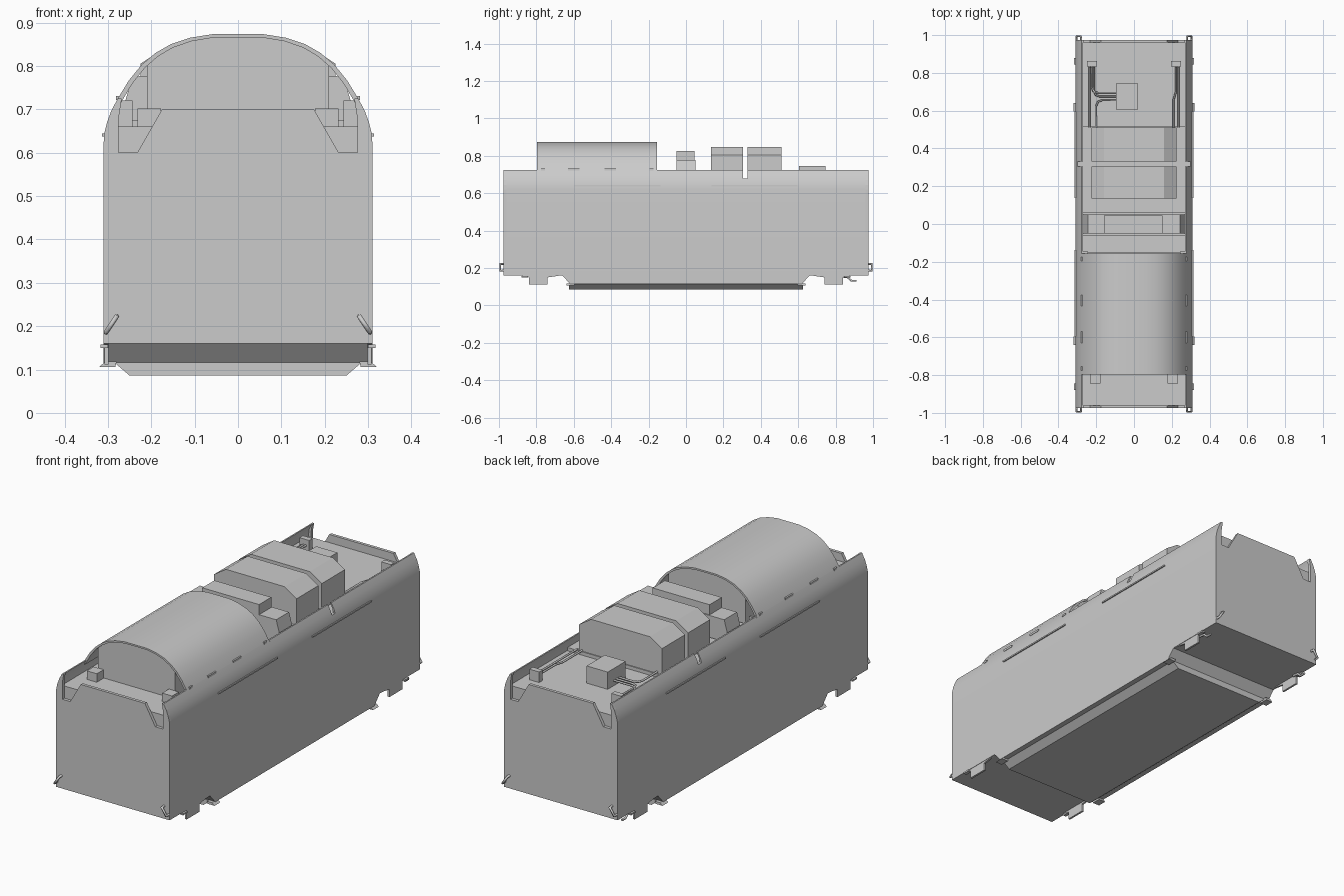
import bpy, bmesh, math
from mathutils import Vector

if "Cube" in bpy.data.objects:
    bpy.data.objects.remove(bpy.data.objects["Cube"])


def finish(name, bm, smooth=None):
    bmesh.ops.recalc_face_normals(bm, faces=bm.faces)
    me = bpy.data.meshes.new(name)
    bm.to_mesh(me)
    bm.free()
    ob = bpy.data.objects.new(name, me)
    bpy.context.collection.objects.link(ob)
    if smooth:
        bpy.ops.object.select_all(action='DESELECT')
        ob.select_set(True)
        bpy.context.view_layer.objects.active = ob
        bpy.ops.object.shade_smooth_by_angle(angle=math.radians(smooth))
    return ob


def prism(name, pts, a, b, axis='y', smooth=None):
    """Extrude a 2D profile: (x,z) along y, (y,z) along x or (x,y) along z."""
    put = {'y': lambda p, t: (p[0], t, p[1]),
           'x': lambda p, t: (t, p[0], p[1]),
           'z': lambda p, t: (p[0], p[1], t)}[axis]
    bm = bmesh.new()
    face = bm.faces.new([bm.verts.new(put(p, a)) for p in pts])
    ext = bmesh.ops.extrude_face_region(bm, geom=[face])['geom']
    shift = Vector(put((0, 0), b - a))
    bmesh.ops.translate(bm, vec=shift, verts=[g for g in ext if isinstance(g, bmesh.types.BMVert)])
    if not face.is_valid or len(face.edges[0].link_faces) < 2:
        bm.faces.new([v for v in bm.verts][:len(pts)])
    return finish(name, bm, smooth)


def box(name, x, y, z):
    return prism(name, [(x[0], z[0]), (x[1], z[0]), (x[1], z[1]), (x[0], z[1])], *y)


def tube(name, pts, r):
    cu = bpy.data.curves.new(name, 'CURVE')
    cu.dimensions = '3D'
    cu.bevel_depth = r
    cu.bevel_resolution = 1
    cu.use_fill_caps = True
    sp = cu.splines.new('POLY')
    sp.points.add(len(pts) - 1)
    for p, c in zip(sp.points, pts):
        p.co = (*c, 1)
    ob = bpy.data.objects.new(name, cu)
    bpy.context.collection.objects.link(ob)


def mirrored(half):
    """Right half profile, bottom to top, closed by its mirror image."""
    return half + [(-x, z) for x, z in reversed(half)]


# hull with raised curved side walls and a recessed roof deck
side = [(0.31, 0.16), (0.31, 0.62), (0.308, 0.645), (0.302, 0.67), (0.292, 0.697), (0.277, 0.725)]
inner = [(0.27, 0.725), (0.285, 0.695), (0.288, 0.66)]
low_side = side[:4] + [(0.299, 0.678), (0.288, 0.678)]
full = mirrored(side + inner)
prism('hull_front', full, -0.96, 0.305, smooth=25)
prism('hull_rear', full, 0.33, 0.96, smooth=25)
prism('hull_gap', mirrored(low_side), 0.305, 0.33, smooth=25)

# end walls with corner notches
end = side + [(0.268, 0.725), (0.275, 0.68), (0.275, 0.60), (0.232, 0.60), (0.175, 0.70)]
for s, n in ((-1, 'front'), (1, 'rear')):
    prism(n + '_end_wall', mirrored(end), s * 0.96, s * 0.975)

# underbody and tapered tray
prism('underbody', [(-0.665, 0.165), (-0.62, 0.115), (0.62, 0.115), (0.665, 0.165)], -0.31, 0.31, 'x')
prism('belly_tray', mirrored([(0.25, 0.086), (0.285, 0.116)]), -0.625, 0.625)

# arched roof section: core and thin overhanging shell
arc = [(0.285, 0.71), (0.277, 0.725), (0.252, 0.766), (0.222, 0.803), (0.19, 0.83),
       (0.155, 0.85), (0.11, 0.865), (0.06, 0.873)]
shell = mirrored(arc) + [(-x * 0.97, z - 0.008) for x, z in arc] + \
    [(x * 0.97, z - 0.008) for x, z in reversed(arc)]
prism('roof_shell', shell, -0.797, -0.155, smooth=25)
core = [(0.21, 0.66), (0.21, 0.806), (0.19, 0.822), (0.15, 0.844), (0.105, 0.858), (0.06, 0.866)]
prism('roof_core', mirrored(core), -0.79, -0.162)

# roof equipment housings
hull = mirrored([(0.225, 0.66), (0.225, 0.805), (0.16, 0.847)])
prism('housing_front', hull, 0.135, 0.305)
prism('housing_rear', hull, 0.33, 0.51)
box('housing_plinth', (-0.285, 0.285), (0.135, 0.515), (0.65, 0.677))

# middle unit with sloped sides and top bar
prism('middle_unit', [(0.277, 0.66), (0.243, 0.777), (-0.243, 0.777), (-0.277, 0.66)], -0.05, 0.05)
box('middle_unit_bar', (-0.16, 0.15), (-0.05, 0.045), (0.77, 0.827))
for y0, y1 in ((-0.15, -0.06), (0.06, 0.135)):
    box('deck_plate', (-0.285, 0.285), (y0, y1), (0.65, 0.675))

# electrical box with cables
box('electrical_box', (-0.095, 0.02), (0.605, 0.745), (0.65, 0.745))
for i in range(3):
    y, x, z = 0.655 + i * 0.02, -0.2 - i * 0.012, 0.685
    d = 1 if i else -1
    tube('box_cable', [(-0.09, y, z), (x + 0.03, y, z), (x + 0.009, y + d * 0.008, z),
                       (x, y + d * 0.03, z), (x, 0.83 if d > 0 else 0.51, z)], 0.005)
for x in (-0.236, 0.21, 0.236):
    bend = 0.012 if x == 0.21 else 0
    tube('deck_cable', [(x, 0.51, 0.68), (x, 0.66, 0.68), (x + bend, 0.7, 0.68), (x + bend, 0.83, 0.68)], 0.005)

for s in (-1, 1):
    # deck junction boxes
    box('front_junction_box', (s * 0.178, s * 0.232), (-0.845, -0.792), (0.65, 0.702))
    box('rear_junction_box', (s * 0.197, s * 0.25), (0.835, 0.862), (0.65, 0.712))
    # front view wing plates beside the middle unit
    box('wing_plate', (s * 0.243, s * 0.28), (-0.155, -0.145), (0.66, 0.72))
    # slots along the shell foot
    for y, w in ((-0.765, 0.011), (-0.6, 0.03), (-0.405, 0.03), (-0.185, 0.011)):
        box('shell_slot', (s * 0.272, s * 0.281), (y - w, y + w), (0.721, 0.731))
    for e in (-1, 1):
        # side rails
        box('side_rail', (s * 0.3, s * 0.314), (e * 0.137, e * 0.595), (0.637, 0.644))
        # hanging skirts under the ends
        prism('end_skirt', [(e * 0.975, 0.165), (e * 0.885, 0.162), (e * 0.84, 0.15), (e * 0.84, 0.112),
                            (e * 0.74, 0.112), (e * 0.74, 0.15), (e * 0.66, 0.162)],
              s * 0.298, s * 0.308, 'x')
        # step feet at the tray corners
        prism('step_foot', [(s * 0.28, 0.118), (s * 0.306, 0.118), (s * 0.32, 0.106), (s * 0.283, 0.106)],
              e * 0.595, e * 0.64)
        # side lugs
        box('side_lug', (s * 0.3, s * 0.317), (e * 0.845, e * 0.88), (0.15, 0.158))
        # corner grab handles
        tube('grab_handle', [(s * 0.28, e * 0.97, 0.222), (s * 0.28, e * 0.993, 0.222),
                             (s * 0.304, e * 0.993, 0.186), (s * 0.304, e * 0.97, 0.186)], 0.006)
    # rear coupling hoses
    tube('coupling_hose', [(s * 0.29, 0.83, 0.155), (s * 0.29, 0.865, 0.15),
                           (s * 0.29, 0.885, 0.132), (s * 0.29, 0.912, 0.132)], 0.006)
